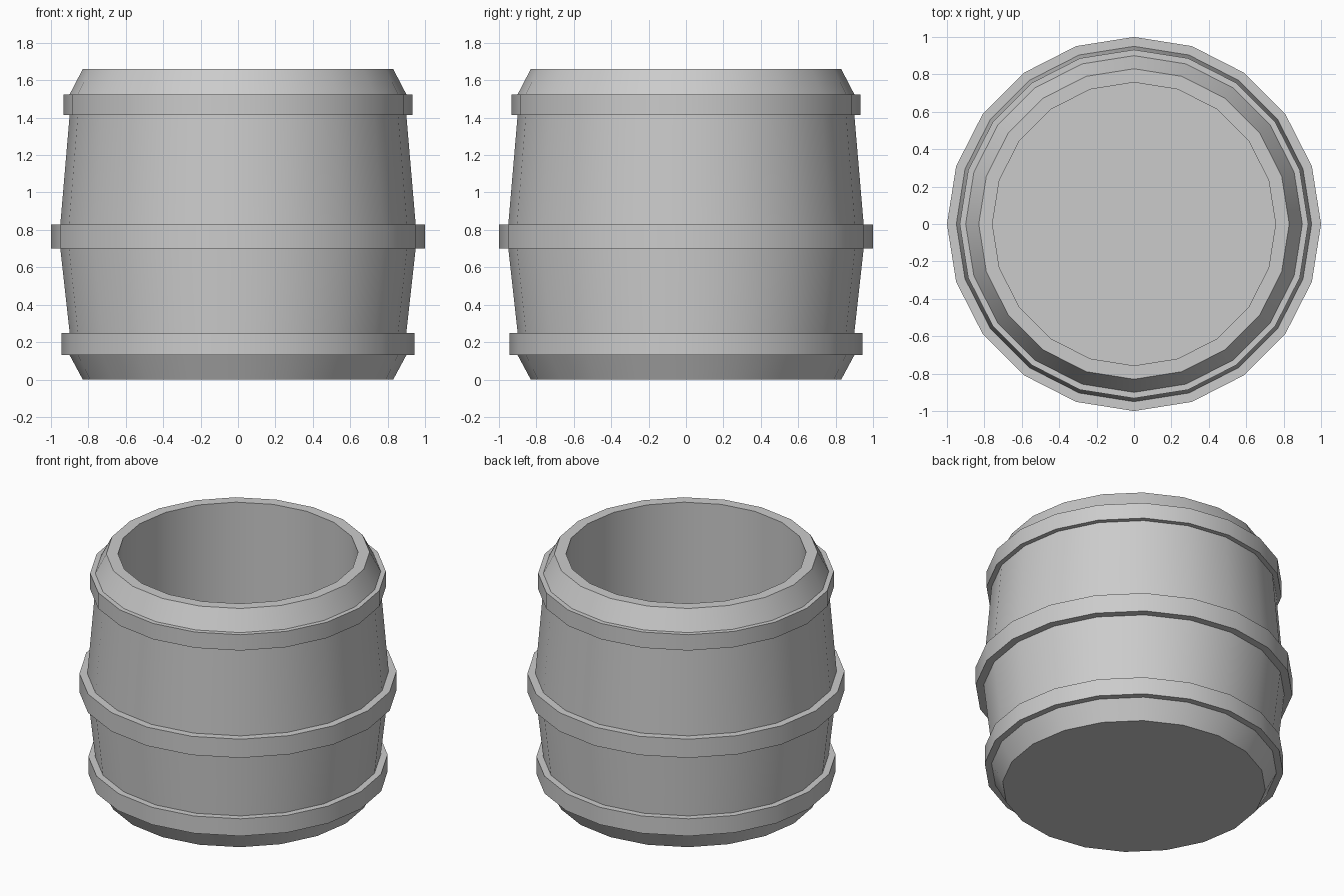
import bpy, bmesh, math

if "Cube" in bpy.data.objects:
    bpy.data.objects.remove(bpy.data.objects["Cube"])

SIDES = 20


def lathe(name, profile, cap_start=False, cap_end=False):
    """Revolve (radius, z) points around the z axis."""
    bm = bmesh.new()
    rings = []
    for r, z in profile:
        rings.append([bm.verts.new((r * math.cos(2 * math.pi * i / SIDES),
                                    r * math.sin(2 * math.pi * i / SIDES), z))
                      for i in range(SIDES)])
    for a, b in zip(rings, rings[1:]):
        for i in range(SIDES):
            j = (i + 1) % SIDES
            bm.faces.new((a[i], a[j], b[j], b[i]))
    if cap_start:
        bm.faces.new(rings[0][::-1])
    if cap_end:
        bm.faces.new(rings[-1])
    mesh = bpy.data.meshes.new(name)
    bm.to_mesh(mesh)
    bm.free()
    obj = bpy.data.objects.new(name, mesh)
    bpy.context.collection.objects.link(obj)
    bpy.ops.object.select_all(action='DESELECT')
    obj.select_set(True)
    bpy.context.view_layer.objects.active = obj
    bpy.ops.object.shade_smooth_by_angle(angle=math.radians(25))
    return obj


# Hollow barrel: bulging outside, flat rim, straight inner wall, floor
lathe("barrel_body", [
    (0.83, 0.0), (0.90, 0.13), (0.90, 0.25), (0.95, 0.70), (0.95, 0.83),
    (0.90, 1.415), (0.90, 1.525), (0.83, 1.66), (0.757, 1.66), (0.757, 0.10),
], cap_start=True, cap_end=True)

# Hoops: (name, body radius, outer radius, bottom, top)
for name, r_in, r_out, z0, z1 in [
    ("lower_hoop", 0.90, 0.943, 0.13, 0.25),
    ("middle_hoop", 0.95, 1.0, 0.70, 0.83),
    ("upper_hoop", 0.90, 0.932, 1.415, 1.525),
]:
    lathe(name, [(r_in, z0), (r_out, z0), (r_out, z1), (r_in, z1)])
